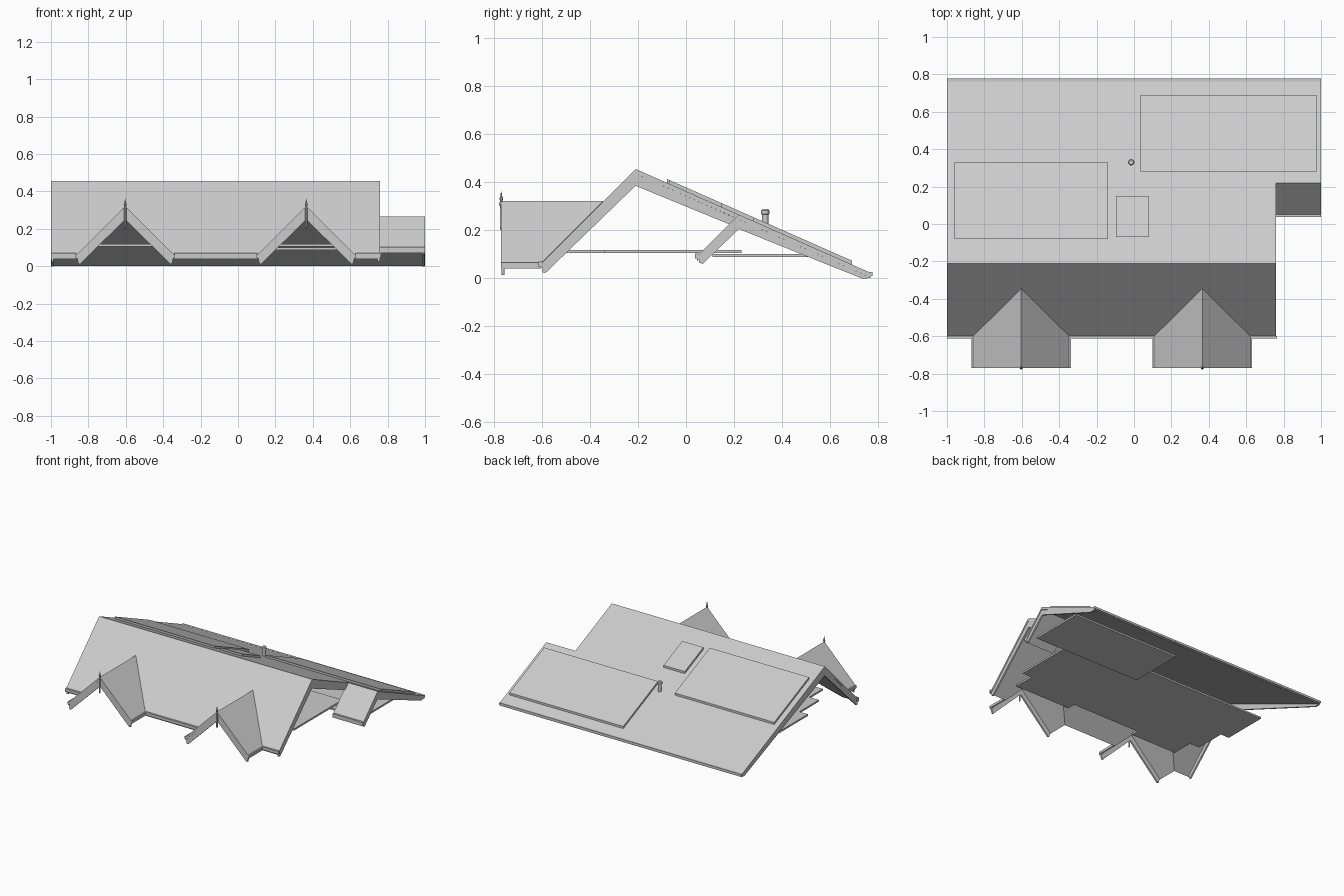
import bpy, bmesh, math
from mathutils import Vector

if "Cube" in bpy.data.objects:
    bpy.data.objects.remove(bpy.data.objects["Cube"])


def extrude(name, points, offset):
    """Solid made from one planar outline swept along an offset."""
    bm = bmesh.new()
    face = bm.faces.new([bm.verts.new(p) for p in points])
    res = bmesh.ops.extrude_face_region(bm, geom=[face], use_keep_orig=True)
    bmesh.ops.translate(bm, vec=Vector(offset),
                        verts=[g for g in res["geom"] if isinstance(g, bmesh.types.BMVert)])
    bmesh.ops.recalc_face_normals(bm, faces=bm.faces)
    me = bpy.data.meshes.new(name)
    bm.to_mesh(me)
    bm.free()
    ob = bpy.data.objects.new(name, me)
    bpy.context.collection.objects.link(ob)
    return ob


def sheet(name, outline, height, thick=0.02):
    return extrude(name, [(x, y, height(x, y)) for x, y in outline], (0, 0, -thick))


def box(name, x0, x1, y0, y1, z0, z1):
    return extrude(name, [(x0, y0, z0), (x1, y0, z0), (x1, y1, z0), (x0, y1, z0)], (0, 0, z1 - z0))


def lathe(name, profile, x, y, sides):
    bm = bmesh.new()
    rings = [[bm.verts.new((x + r * math.cos(2 * math.pi * i / sides),
                            y + r * math.sin(2 * math.pi * i / sides), z)) for i in range(sides)]
             for r, z in profile]
    for a, b in zip(rings, rings[1:]):
        for i in range(sides):
            j = (i + 1) % sides
            bm.faces.new((a[i], a[j], b[j], b[i]))
    bm.faces.new(rings[0][::-1])
    bm.faces.new(rings[-1])
    me = bpy.data.meshes.new(name)
    bm.to_mesh(me)
    bm.free()
    ob = bpy.data.objects.new(name, me)
    bpy.context.collection.objects.link(ob)


RIDGE_Y, RIDGE_Z = -0.21, 0.455
back = lambda x, y: RIDGE_Z - 0.4416 * (y - RIDGE_Y)
front = lambda x, y: RIDGE_Z + 1.0 * (y - RIDGE_Y)
DORMERS = (-0.603, 0.365)
HALF = 0.262

# main roof planes; the front one is notched where the dormers join
sheet("back_slope", [(-1, RIDGE_Y), (0.76, RIDGE_Y), (0.76, 0.22), (1, 0.22), (1, 0.77), (-1, 0.77)], back)
outline = [(0.76, RIDGE_Y), (-1, RIDGE_Y), (-1, -0.605)]
for c in DORMERS:
    outline += [(c - HALF, -0.605), (c, -0.345), (c + HALF, -0.605)]
sheet("front_slope", outline + [(0.76, -0.605)], front)

# side wing front slope
sheet("wing_slope", [(0.75, 0.22), (1, 0.22), (1, 0.045), (0.75, 0.045)], lambda x, y: 0.265 + (y - 0.22))

# gable boards at the roof ends
main_front = [(-0.21, 0.385), (-0.585, 0.022), (-0.598, 0.025), (-0.598, 0.047), (-0.21, 0.435)]
tail = [(0.768, 0.003), (0.755, 0), (0.73, 0)]
extrude("left_gable_board", [(-0.998, y, z) for y, z in main_front + tail], (0.012, 0, 0))
extrude("right_gable_board",
        [(0.746, y, z) for y, z in main_front + [(0.26, 0.227), (0.26, 0.192)]], (0.012, 0, 0))
wing = [(0.22, 0.205), (0.07, 0.06), (0.055, 0.065), (0.055, 0.08), (0.22, 0.245)]
extrude("wing_gable_board", [(0.986, y, z) for y, z in wing + tail], (0.012, 0, 0))

# dormers: two slopes, front board, gutters, finial
for n, c in enumerate(DORMERS):
    plane = lambda x, y, c=c: 0.321 - 0.993 * abs(x - c)
    for s, side in ((-1, "left"), (1, "right")):
        sheet(f"dormer_{n}_{side}_slope", [(c, -0.77), (c + s * HALF, -0.77),
                                          (c + s * HALF, -0.605), (c, -0.345)], plane)
        g = c + s * (HALF - 0.001)
        box(f"dormer_{n}_{side}_gutter", g - 0.006, g + 0.006, -0.77, -0.6, 0.048, 0.066)
    half = [(0.258, 0.045), (0.25, 0.013), (0.24, 0.013)]
    chevron = [(0, 0.302)] + half + [(0, 0.25)] + [(-x, z) for x, z in half[::-1]]
    extrude(f"dormer_{n}_gable_board", [(c + x, -0.768, z) for x, z in chevron], (0, 0.012, 0))
    lathe(f"dormer_{n}_finial", [(0.003, 0.2), (0.006, 0.21), (0.006, 0.3), (0.009, 0.31), (0.005, 0.32),
                                 (0.008, 0.332), (0.004, 0.342), (0.001, 0.362)], c, -0.769, 8)

# gutters along the eaves
a, b = DORMERS
for i, (x0, x1) in enumerate(((-1, a - HALF), (a + HALF, b - HALF), (b + HALF, 0.765))):
    box(f"front_gutter_{i}", x0, x1, -0.613, -0.599, 0.048, 0.07)
box("wing_gutter", 0.755, 1, 0.038, 0.052, 0.083, 0.103)
box("back_gutter", -1, 1, 0.763, 0.777, 0.01, 0.026)

# raised roof panels and skylight
for name, x0, x1, y0, y1 in (("left_panel", -0.96, -0.14, -0.08, 0.33),
                             ("right_panel", 0.035, 0.975, 0.28, 0.69),
                             ("skylight", -0.095, 0.08, -0.07, 0.15)):
    sheet(name, [(x0, y0), (x1, y0), (x1, y1), (x0, y1)], lambda x, y: back(x, y) + 0.016, 0.018)

# vent pipe
lathe("vent_pipe", [(0.013, 0.2), (0.013, 0.265), (0.017, 0.268), (0.017, 0.282), (0.012, 0.288)], -0.015, 0.33, 16)

# stepped flat ceilings under the roof
sheet("main_ceiling", [(-0.93, 0.23), (-0.93, -0.11), (-0.86, -0.11), (-0.86, -0.34), (-0.78, -0.34),
                       (-0.78, -0.5), (-0.4, -0.5), (-0.4, -0.44), (0.16, -0.44), (0.16, -0.5),
                       (0.62, -0.5), (0.62, -0.34), (0.7, -0.34), (0.7, 0.23)], lambda x, y: 0.118, 0.013)
box("wing_ceiling", 0.07, 0.95, 0.11, 0.52, 0.088, 0.101)
